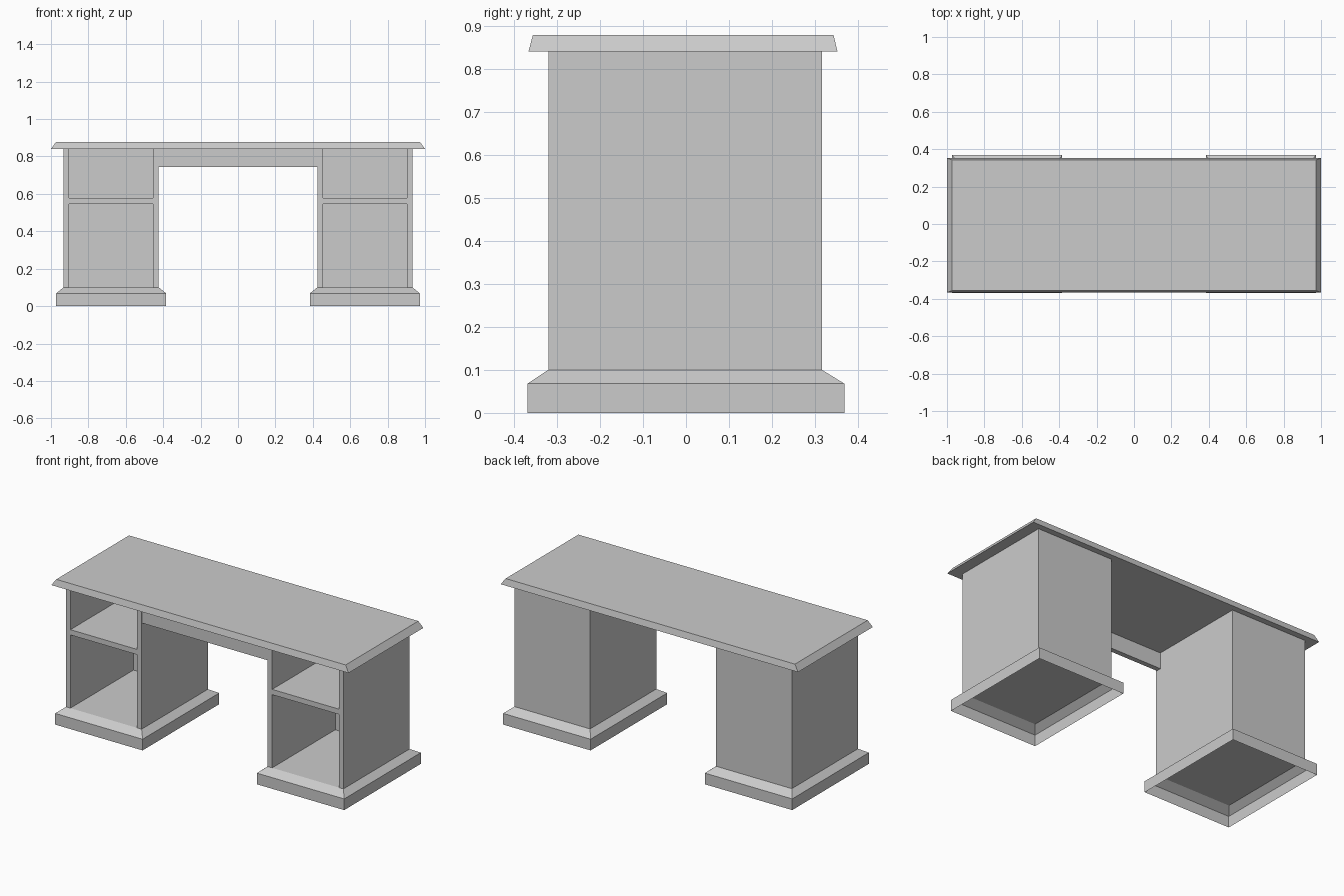
import bpy, bmesh

if "Cube" in bpy.data.objects:
    bpy.data.objects.remove(bpy.data.objects["Cube"])

X0, X1, Y0, Y1 = 0.424, 0.933, -0.32, 0.316   # pedestal body outline
T = 0.03                                      # panel thickness


def finish(name, bm, mirror=False):
    bmesh.ops.recalc_face_normals(bm, faces=bm.faces)
    me = bpy.data.meshes.new(name)
    bm.to_mesh(me)
    bm.free()
    ob = bpy.data.objects.new(name, me)
    bpy.context.collection.objects.link(ob)
    if mirror:
        mod = ob.modifiers.new("Mirror", 'MIRROR')
        mod.use_mirror_merge = False
    return ob


def stack(name, levels, bottom=True, mirror=False):
    """Skin rectangles (x0, x1, y0, y1, z) from bottom to top."""
    bm = bmesh.new()
    rings = [[bm.verts.new(p) for p in ((a, c, z), (b, c, z), (b, d, z), (a, d, z))]
             for a, b, c, d, z in levels]
    for lo, hi in zip(rings, rings[1:]):
        for i in range(4):
            j = (i + 1) % 4
            bm.faces.new((lo[i], lo[j], hi[j], hi[i]))
    bm.faces.new(rings[-1])
    if bottom:
        bm.faces.new(rings[0][::-1])
    return finish(name, bm, mirror)


# Desk top with sloped edges
stack("desk_top", [(-1, 1, -0.366, 0.352, 0.84), (-0.973, 0.973, -0.356, 0.343, 0.878)])

# Apron between the pedestals
stack("apron", [(-X0, X0, -0.315, -0.285, 0.743), (-X0, X0, -0.315, -0.285, 0.84)])

# Plinths: hollow underneath, chamfered up to the body, closed by the cabinet floor
stack("plinth", [(0.384, 0.972, -0.368, 0.368, 0), (0.384, 0.972, -0.368, 0.368, 0.068),
                 (X0, X1, Y0, Y1, 0.10)], bottom=False, mirror=True)

# Cabinet walls: U-shaped plan, open at the front
bm = bmesh.new()
plan = [(X0, Y0), (X0 + T, Y0), (X0 + T, Y1 - T), (X1 - T, Y1 - T),
        (X1 - T, Y0), (X1, Y0), (X1, Y1), (X0, Y1)]
face = bm.faces.new([bm.verts.new((x, y, 0.10)) for x, y in plan])
ext = bmesh.ops.extrude_face_region(bm, geom=[face], use_keep_orig=True)
bmesh.ops.translate(bm, vec=(0, 0, 0.74),
                    verts=[g for g in ext["geom"] if isinstance(g, bmesh.types.BMVert)])
finish("cabinet_walls", bm, mirror=True)

# Shelves
inner = (X0 + T, X1 - T, Y0, Y1 - T)
stack("shelf", [inner + (0.545,), inner + (0.577,)], mirror=True)
